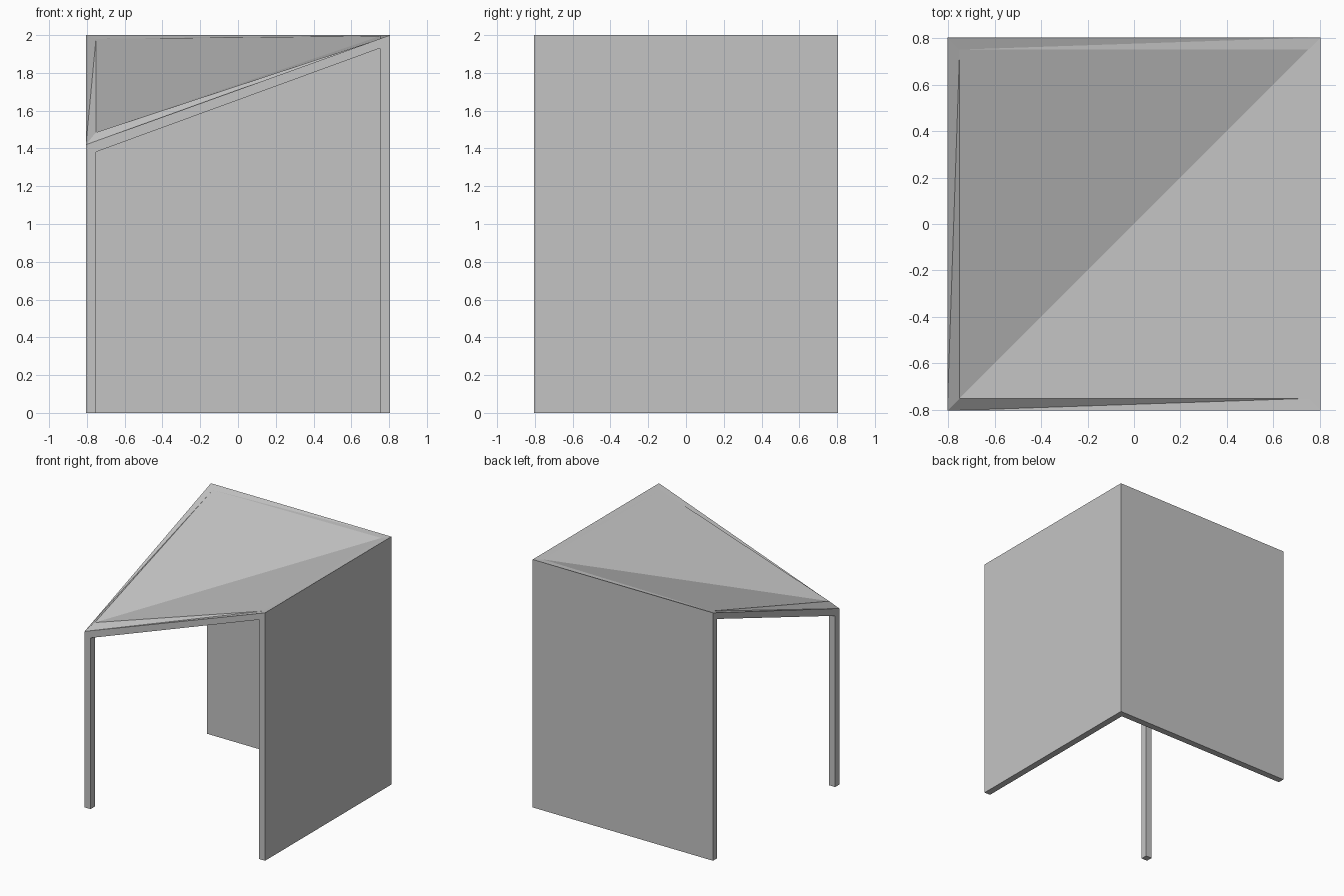
import bpy
import bmesh

if "Cube" in bpy.data.objects:
    bpy.data.objects.remove(bpy.data.objects["Cube"], do_unlink=True)

OUT, IN, HIGH = 0.805, 0.752, 2.0

grey = bpy.data.materials.new("plain grey")
grey.use_nodes = True
grey.diffuse_color = (0.55, 0.55, 0.55, 1)
grey.node_tree.nodes["Principled BSDF"].inputs["Base Color"].default_value = (0.55, 0.55, 0.55, 1)


def finish(name, bm):
    bmesh.ops.recalc_face_normals(bm, faces=bm.faces)
    mesh = bpy.data.meshes.new(name)
    bm.to_mesh(mesh)
    bm.free()
    mesh.materials.append(grey)
    obj = bpy.data.objects.new(name, mesh)
    bpy.context.collection.objects.link(obj)


def box(name, x0, x1, y0, y1, top):
    bm = bmesh.new()
    for v in bmesh.ops.create_cube(bm, size=1)["verts"]:
        v.co = (x1 if v.co.x > 0 else x0, y1 if v.co.y > 0 else y0, top if v.co.z > 0 else 0)
    finish(name, bm)


# Two full walls and one slim leg
box("side_wall", IN, OUT, -OUT, OUT, 1.95)
box("back_wall", -OUT, IN, IN, OUT, 1.95)
box("front_leg", -OUT, -IN, -OUT, -IN, 1.38)


# Roof: rings of corners in the order low, front, peak, side
def ring(bm, r, low, front, peak):
    return [bm.verts.new(p) for p in
            ((-r, -r, low), (r, -r, front), (r, r, peak), (-r, r, front))]


bm = bmesh.new()
rim = ring(bm, OUT, 1.42, HIGH, HIGH)
deck = ring(bm, IN, 1.485, 1.98, 1.995)
under = ring(bm, OUT, 1.362, 1.95, 1.95)

# Valley fold from the low corner to the peak, above and below
for r in (deck, under):
    bm.faces.new((r[0], r[1], r[2]))
    bm.faces.new((r[0], r[2], r[3]))

# Creased border around the deck, and the outer edge
for i in range(4):
    j = (i + 1) % 4
    bm.faces.new((rim[i], rim[j], under[j], under[i]))
    a, b = (i, j) if i in (0, 2) and i == 0 or i == 2 else (j, i)
    if i in (1, 2):
        a, b = (2, 1) if i == 1 else (2, 3)
    bm.faces.new((rim[a], rim[b], deck[b]))
    bm.faces.new((rim[a], deck[b], deck[a]))
finish("roof", bm)
